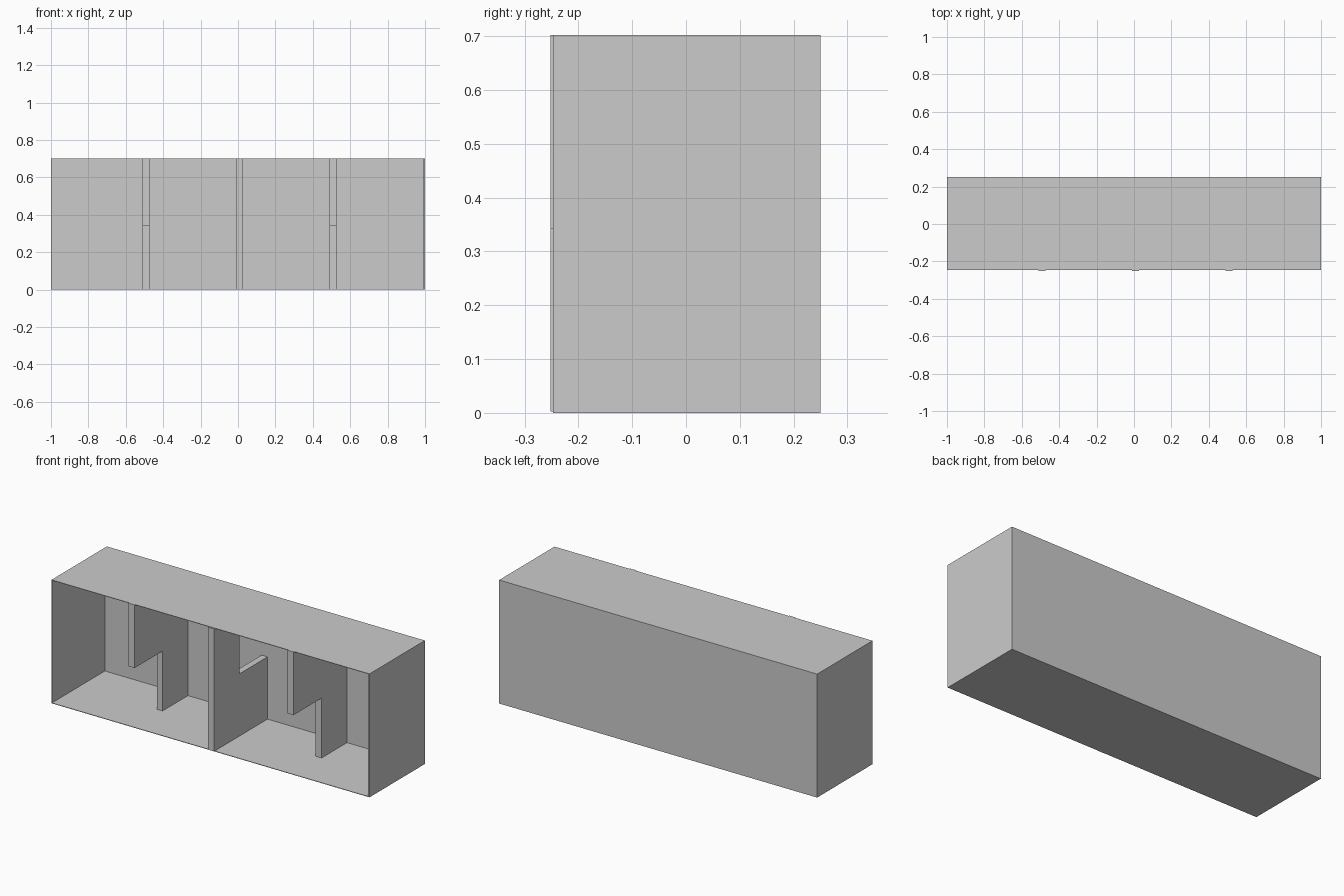
import bpy
import bmesh

cube = bpy.data.objects.get("Cube")
if cube:
    bpy.data.objects.remove(cube, do_unlink=True)

grey = bpy.data.materials.new("plain grey")
grey.use_nodes = True
colour = (0.6, 0.6, 0.6, 1)
grey.diffuse_color = colour
grey.node_tree.nodes["Principled BSDF"].inputs["Base Color"].default_value = colour

FRONT, BACK, TOP = -0.247, 0.25, 0.702
BACK_INNER = 0.228
DIVIDER_FRONT = -0.252
SHEET = 0.003
RIM = 0.01
HALF = 0.343


def prism(name, x0, x1, profile):
    """Extrude a (y, z) outline from x0 to x1."""
    bm = bmesh.new()
    face = bm.faces.new([bm.verts.new((x0, y, z)) for y, z in profile])
    grown = bmesh.ops.extrude_face_region(bm, geom=[face])
    moved = [v for v in grown["geom"] if isinstance(v, bmesh.types.BMVert)]
    bmesh.ops.translate(bm, verts=moved, vec=(x1 - x0, 0, 0))
    bmesh.ops.recalc_face_normals(bm, faces=bm.faces)
    mesh = bpy.data.meshes.new(name)
    bm.to_mesh(mesh)
    bm.free()
    mesh.materials.append(grey)
    obj = bpy.data.objects.new(name, mesh)
    bpy.context.collection.objects.link(obj)
    return obj


def panel(name, x0, x1, y0, y1, z0, z1):
    return prism(name, x0, x1, [(y0, z0), (y1, z0), (y1, z1), (y0, z1)])


# Shell, open at the front
panel("bottom_panel", -1, 1, FRONT, BACK, 0, SHEET)
panel("top_panel", -1, 1, FRONT, BACK, TOP - SHEET, TOP)
panel("right_side_panel", -1, -1 + SHEET, FRONT, BACK, SHEET, TOP - SHEET)
panel("left_side_panel", 1 - RIM, 1, FRONT, BACK, SHEET, TOP - SHEET)
panel("back_panel", -1 + SHEET, 1 - RIM, BACK_INNER, BACK, SHEET, TOP - SHEET)

# Outer dividers, cut away at the lower front
hanging = [(DIVIDER_FRONT, TOP), (DIVIDER_FRONT, HALF), (0, HALF),
           (0, SHEET), (BACK_INNER, SHEET), (BACK_INNER, TOP)]
for side, x in (("right", -0.511), ("left", 0.489)):
    prism(side + "_divider", x, x + 0.037, hanging)

# Middle divider, cut away at the upper back
notch_y, notch_z = -0.025, 0.357
standing = [(DIVIDER_FRONT, SHEET), (BACK_INNER, SHEET), (BACK_INNER, notch_z),
            (notch_y, notch_z), (notch_y, TOP - SHEET), (DIVIDER_FRONT, TOP - SHEET)]
prism("middle_divider", -0.011, 0.026, standing)
